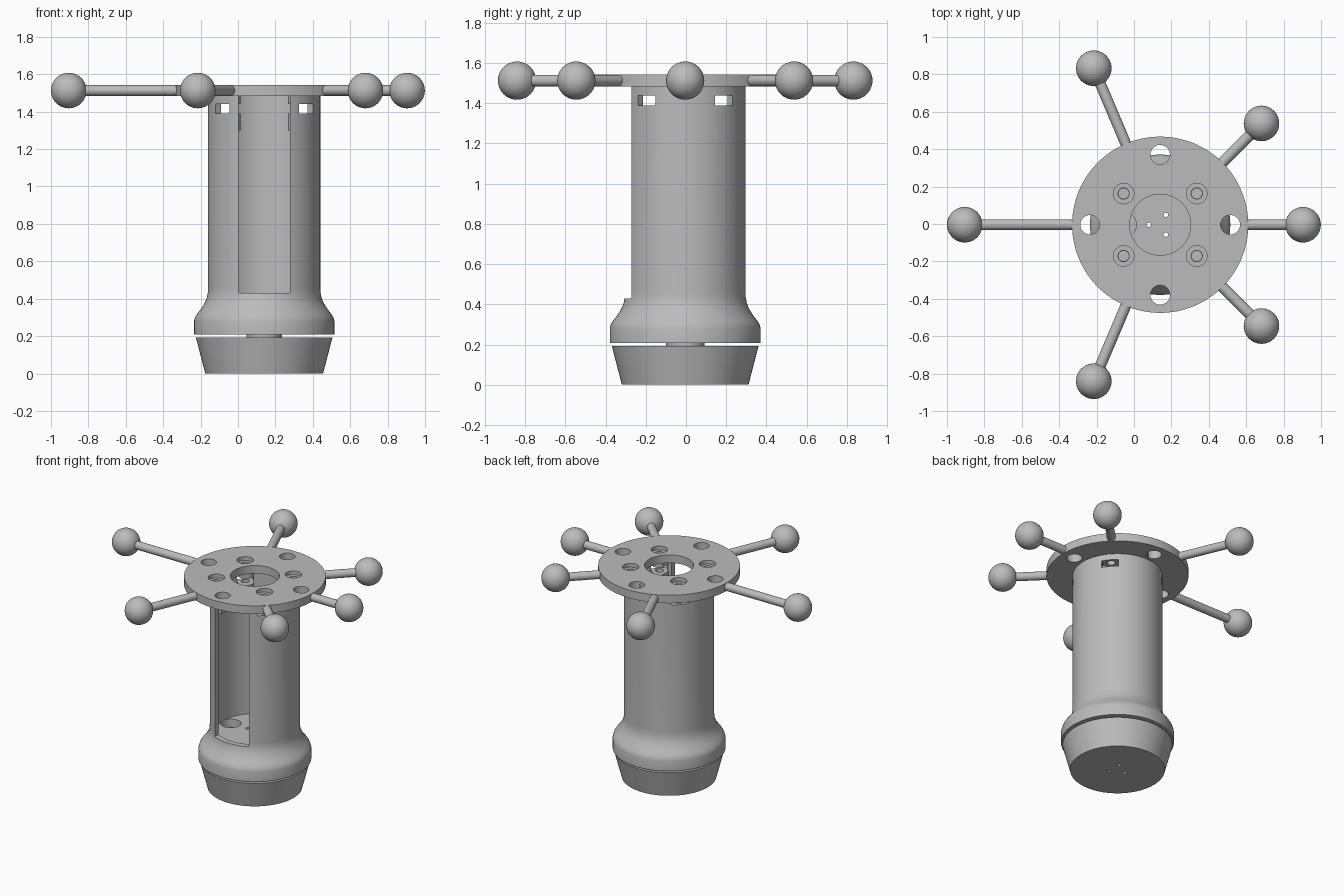
import bpy, math
from mathutils import Vector

cube = bpy.data.objects.get("Cube")
if cube:
    bpy.data.objects.remove(cube, do_unlink=True)

AXIS = Vector((0.14, -0.004, 0))   # common axis of body and disc
ARM_Z = 1.513

grey = bpy.data.materials.new("plain grey")
grey.use_nodes = True
grey.diffuse_color = (0.5, 0.5, 0.5, 1)
grey.node_tree.nodes["Principled BSDF"].inputs["Base Color"].default_value = (0.5, 0.5, 0.5, 1)


def finish(ob, name):
    ob.name = name
    ob.data.materials.clear()
    ob.data.materials.append(grey)
    bpy.ops.object.select_all(action='DESELECT')
    ob.select_set(True)
    bpy.context.view_layer.objects.active = ob
    bpy.ops.object.shade_smooth_by_angle(angle=math.radians(35))
    return ob


def polar(radius, degrees, z=0.0):
    a = math.radians(degrees)
    return AXIS + Vector((radius * math.cos(a), radius * math.sin(a), z))


def cylinder(pos, radius, z0, z1, sides=32):
    bpy.ops.mesh.primitive_cylinder_add(vertices=sides, radius=radius, depth=z1 - z0,
                                        location=(pos.x, pos.y, (z0 + z1) / 2))
    return bpy.context.object


def box(pos, size, turn=0):
    bpy.ops.mesh.primitive_cube_add(size=1, location=pos, rotation=(0, 0, math.radians(turn)))
    bpy.context.object.scale = size
    return bpy.context.object


def lathe(profile, sides=96):
    """Revolve a closed (radius, z) outline around the axis."""
    n = len(profile)
    verts, faces, poles = [], [], {}
    rings = []
    for r, z in profile:
        if r == 0:
            rings.append([len(verts)] * sides)
            verts.append((0, 0, z))
            continue
        rings.append(list(range(len(verts), len(verts) + sides)))
        for i in range(sides):
            a = 2 * math.pi * i / sides
            verts.append((r * math.cos(a), r * math.sin(a), z))
    for k in range(n):
        low, high = rings[k], rings[(k + 1) % n]
        for i in range(sides):
            j = (i + 1) % sides
            corners = list(dict.fromkeys((low[i], low[j], high[j], high[i])))
            if len(corners) > 2:
                faces.append(corners)
    mesh = bpy.data.meshes.new("lathe")
    mesh.from_pydata(verts, [], faces)
    ob = bpy.data.objects.new("lathe", mesh)
    ob.location = AXIS
    bpy.context.collection.objects.link(ob)
    return ob


def combine(ob, tools, operation='DIFFERENCE'):
    for tool in tools:
        mod = ob.modifiers.new("combine", 'BOOLEAN')
        mod.object, mod.operation, mod.solver = tool, operation, 'EXACT'
        bpy.context.view_layer.objects.active = ob
        bpy.ops.object.modifier_apply(modifier=mod.name)
        bpy.data.objects.remove(tool, do_unlink=True)


screw_angles = [40.5, 139.5, 220.5, 319.5]
pin_angles = [60, 180, 300]


def pin_holes(z0, z1):
    return [cylinder(polar(0.061, a), 0.012, z0, z1, 12) for a in pin_angles]


# Hollow body with flared skirt
body = lathe([(0, 0.208), (0.375, 0.208), (0.375, 0.282), (0.37, 0.3), (0.36, 0.317),
              (0.345, 0.336), (0.328, 0.36), (0.314, 0.386), (0.306, 0.408), (0.301, 0.435),
              (0.3, 0.46), (0.3, 1.485), (0.262, 1.485), (0.262, 0.41), (0, 0.41)])
# Screw bosses inside the rim
combine(body, [cylinder(polar(0.24, a), 0.055, 1.3, 1.485) for a in screw_angles], 'UNION')
# Front opening, nut slots, screw holes, floor holes
cuts = [box(AXIS + Vector((0, -0.3, 0.98)), (0.276, 0.4, 1.1))]
cuts += [box(polar(0.25, a, 1.415), (0.2, 0.115, 0.05), a) for a in screw_angles]
cuts += [cylinder(polar(0.257, a), 0.028, 1.36, 1.6, 24) for a in screw_angles]
cuts += [cylinder(polar(0.195, 180), 0.068, 0.35, 0.42)]
cuts += pin_holes(0.1, 0.5)
combine(body, cuts)
finish(body, "body_tube")

# Tapered base with a short neck
base = lathe([(0, 0), (0.315, 0), (0.365, 0.192), (0.095, 0.192), (0.095, 0.21), (0, 0.21)])
combine(base, pin_holes(-0.1, 0.3))
finish(base, "tapered_base")

# Top disc with centre hole, rim holes and counterbored screw holes
disc = lathe([(0.163, 1.484), (0.471, 1.484), (0.471, 1.543), (0.163, 1.543)], 128)
holes = [cylinder(polar(0.375, a), 0.052, 1.4, 1.6) for a in range(0, 360, 90)]
for a in screw_angles:
    holes.append(cylinder(polar(0.257, a), 0.055, 1.515, 1.6))
    holes.append(cylinder(polar(0.257, a), 0.03, 1.4, 1.6, 24))
combine(disc, holes)
finish(disc, "top_disc")

# Radial arms with ball ends: (angle, distance to ball centre)
arms = [(0, 0.764), (45, 0.766), (113, 0.909), (180, 1.045), (247, 0.909), (315, 0.766)]
for number, (angle, reach) in enumerate(arms, 1):
    start, end = 0.455, reach
    bpy.ops.mesh.primitive_cylinder_add(vertices=32, radius=0.029, depth=end - start,
                                        location=polar((start + end) / 2, angle, ARM_Z),
                                        rotation=(0, math.pi / 2, math.radians(angle)))
    finish(bpy.context.object, f"arm_{number}")
    bpy.ops.mesh.primitive_uv_sphere_add(segments=40, ring_count=20, radius=0.095,
                                         location=polar(reach, angle, ARM_Z))
    finish(bpy.context.object, f"ball_{number}")
